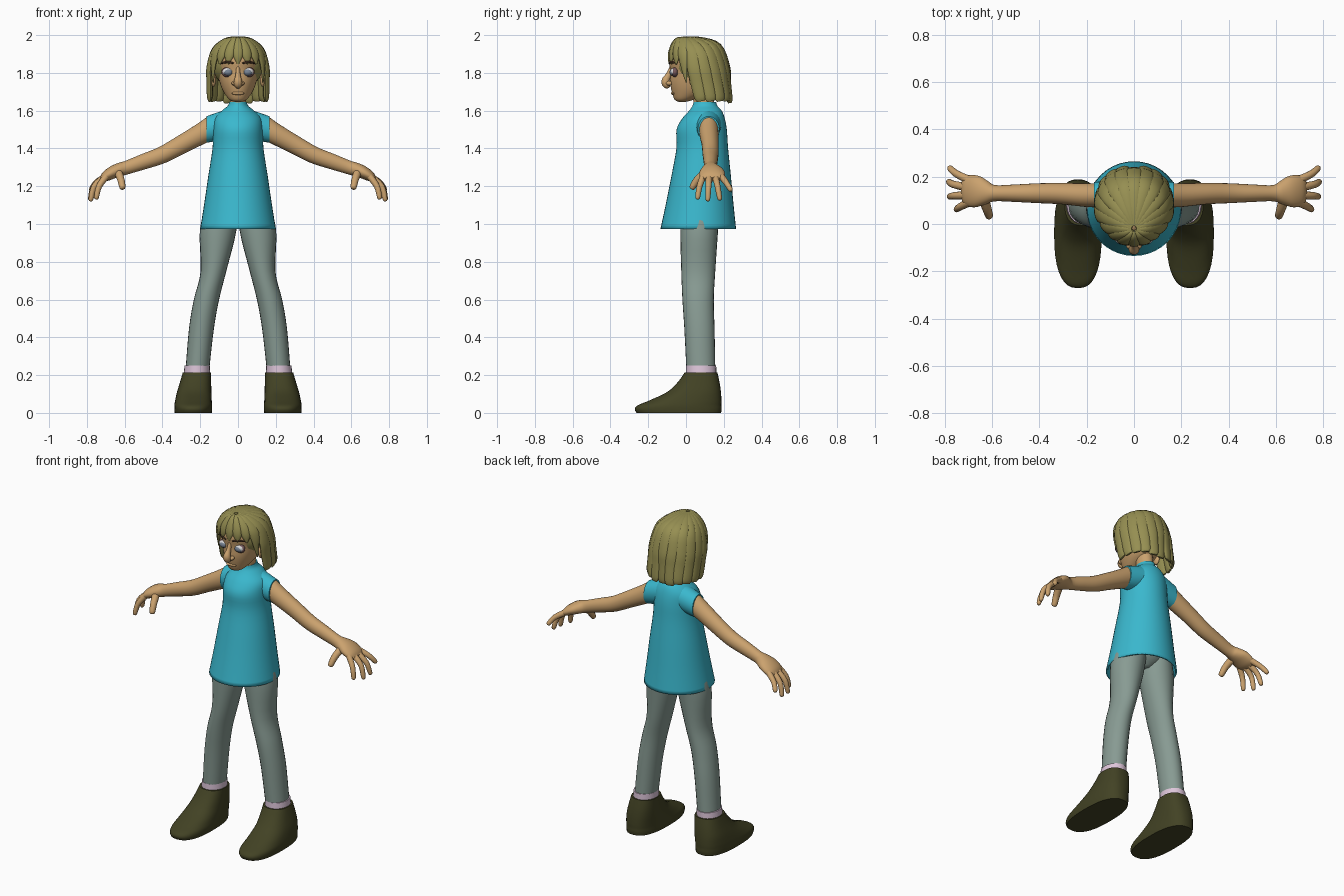
import bpy, bmesh, math
from mathutils import Vector, Matrix

if "Cube" in bpy.data.objects:
    bpy.data.objects.remove(bpy.data.objects["Cube"])


def material(name, r, g, b):
    m = bpy.data.materials.new(name)
    lin = [((c / 255 + 0.055) / 1.055) ** 2.4 for c in (r, g, b)]
    m.diffuse_color = (*lin, 1)
    m.use_nodes = True
    m.node_tree.nodes["Principled BSDF"].inputs["Base Color"].default_value = m.diffuse_color
    return m


SKIN = material("skin", 203, 162, 110)
SHIRT = material("turquoise shirt", 58, 184, 206)
PANTS = material("grey green leggings", 136, 155, 147)
SHOE = material("dark olive shoe", 66, 66, 36)
SOCK = material("pale pink sock", 222, 198, 218)
HAIR = material("olive blonde hair", 150, 143, 82)
LID = material("mauve eyelid", 118, 88, 90)
WHITE = material("eye white", 215, 215, 215)
IRIS = material("slate eye", 118, 130, 146)
BROW = material("dark brown brow", 62, 44, 30)


def finish(name, bm, mat, mirror):
    bmesh.ops.recalc_face_normals(bm, faces=bm.faces)
    me = bpy.data.meshes.new(name)
    bm.to_mesh(me)
    bm.free()
    me.materials.append(mat)
    ob = bpy.data.objects.new(name, me)
    bpy.context.collection.objects.link(ob)
    if mirror:
        ob.modifiers.new("mirror", 'MIRROR').use_mirror_merge = False
    return ob


def smooth_rows(rows, sub):
    """Catmull-Rom through rows of (x, y, z, half width, half depth)."""
    out = []
    for i in range(len(rows) - 1):
        p0, p1 = rows[max(i - 1, 0)], rows[i]
        p2, p3 = rows[i + 1], rows[min(i + 2, len(rows) - 1)]
        for s in range(sub):
            t = s / sub
            out.append([0.5 * (2 * b + (c - a) * t + (2 * a - 5 * b + 4 * c - d) * t * t
                               + (3 * b - a - 3 * c + d) * t ** 3)
                        for a, b, c, d in zip(p0, p1, p2, p3)])
    out.append(list(rows[-1]))
    return out


def sweep(name, rows, mat, side=(1, 0, 0), axis=None, n=24, sub=4, p=2.0,
          mirror=False, open_start=False):
    """Loft elliptical rings along a path; 'axis' fixes the ring plane."""
    pts = smooth_rows(rows, sub)
    bm = bmesh.new()
    rings = []
    for i, r in enumerate(pts):
        a, b = pts[max(i - 1, 0)], pts[min(i + 1, len(pts) - 1)]
        t = Vector(axis) if axis else (Vector(b[:3]) - Vector(a[:3])).normalized()
        u = Vector(side)
        u = (u - t * u.dot(t)).normalized()
        v = t.cross(u)
        ring = []
        for k in range(n):
            c, s = math.cos(2 * math.pi * k / n), math.sin(2 * math.pi * k / n)
            c = math.copysign(abs(c) ** (2 / p), c)
            s = math.copysign(abs(s) ** (2 / p), s)
            ring.append(bm.verts.new(Vector(r[:3]) + u * c * max(r[3], .001)
                                     + v * s * max(r[4], .001)))
        rings.append(ring)
    for A, B in zip(rings, rings[1:]):
        for k in range(n):
            j = (k + 1) % n
            bm.faces.new((A[k], A[j], B[j], B[k]))
    if not open_start:
        bm.faces.new(rings[0])
    bm.faces.new(rings[-1])
    return finish(name, bm, mat, mirror)


def ball(name, centre, radii, mat, mirror=False):
    bm = bmesh.new()
    bmesh.ops.create_uvsphere(bm, u_segments=24, v_segments=16, radius=1)
    bmesh.ops.transform(bm, verts=bm.verts, matrix=Matrix.Translation(centre)
                        @ Matrix.Diagonal((*radii, 1)))
    return finish(name, bm, mat, mirror)


Z = (0, 0, 1)

# Shirt: flared body open at the hem, plus short sleeves
shirt = sweep("shirt", [(0, .065, .975, .2, .2), (0, .072, 1.1, .18, .18),
                        (0, .08, 1.25, .158, .158), (0, .086, 1.4, .135, .137),
                        (0, .083, 1.5, .131, .133), (0, .093, 1.56, .122, .112),
                        (0, .103, 1.6, .085, .086), (0, .1, 1.625, .055, .066),
                        (0, .1, 1.645, .046, .06)],
              SHIRT, axis=Z, n=40, open_start=True)
shell = shirt.modifiers.new("thickness", 'SOLIDIFY')
shell.thickness, shell.offset = .01, -1
sweep("sleeves", [(.04, .115, 1.535, .075, .075), (.1, .118, 1.518, .066, .076),
                  (.168, .12, 1.5, .057, .07)], SHIRT, side=(0, 1, 0), axis=(1, 0, 0), mirror=True)

# Leggings, socks and shoes
sweep("hips", [(0, .07, .985, .03, .05), (0, .07, 1.03, .12, .095),
               (0, .075, 1.12, .155, .12), (0, .08, 1.25, .13, .12)], PANTS, axis=Z)
sweep("legs", [(.085, .08, 1.12, .075, .1), (.105, .07, .97, .097, .1),
               (.13, .065, .75, .068, .09), (.167, .064, .6, .067, .083),
               (.193, .071, .45, .066, .08), (.213, .078, .25, .063, .077),
               (.217, .08, .2, .062, .077)], PANTS, axis=Z, mirror=True)
sweep("socks", [(.218, .08, .2, .07, .081), (.216, .08, .25, .067, .08)],
      SOCK, axis=Z, mirror=True)
sweep("shoes", [(.237, -.038, 0, .098, .224), (.237, -.041, .02, .1, .23),
                (.237, -.034, .04, .1, .222), (.236, -.004, .065, .097, .192),
                (.232, .042, .11, .091, .143), (.225, .066, .16, .083, .112),
                (.218, .08, .215, .074, .086)], SHOE, axis=Z, n=36, p=2.5, mirror=True)

# Arms with palms, fingers and thumb
sweep("arms", [(.13, .12, 1.515, .05, .062), (.2, .122, 1.475, .05, .055),
               (.3, .128, 1.42, .045, .049), (.4, .13, 1.366, .042, .045),
               (.5, .13, 1.33, .037, .041), (.585, .13, 1.3, .034, .036),
               (.62, .132, 1.29, .048, .036), (.66, .137, 1.275, .066, .034),
               (.7, .14, 1.252, .066, .027), (.722, .14, 1.236, .05, .014)],
      SKIN, side=(0, 1, 0), mirror=True)
fingers = {
    "index_fingers": [(.695, .092, 1.255), (.735, .072, 1.2), (.752, .06, 1.13)],
    "middle_fingers": [(.705, .122, 1.25), (.76, .119, 1.2), (.782, .115, 1.12)],
    "ring_fingers": [(.705, .155, 1.25), (.762, .167, 1.2), (.785, .18, 1.125)],
    "little_fingers": [(.695, .185, 1.255), (.75, .212, 1.22), (.782, .24, 1.175)],
    "thumbs": [(.635, .105, 1.275), (.62, .06, 1.235), (.61, .028, 1.185)]}
for name, (a, b, c) in fingers.items():
    w = 1.25 if name == "thumbs" else 1
    a, b, c = Vector(a), Vector(b), Vector(c)
    rows = [(*a, .018 * w, .018 * w), (*b, .0155 * w, .0155 * w),
            (*b.lerp(c, .85), .0125 * w, .0125 * w), (*c, .003, .003)]
    sweep(name, rows, SKIN, side=(.5, .8, .1), n=12, mirror=True)

# Neck, head, nose, lips and ears
sweep("neck", [(0, .1, 1.6, .042, .055), (0, .085, 1.72, .045, .055)], SKIN, axis=Z)
sweep("head", [(0, -.02, 1.646, .015, .015), (0, -.01, 1.658, .045, .05),
               (0, .03, 1.7, .077, .105), (0, .047, 1.75, .097, .131),
               (0, .055, 1.81, .11, .138), (0, .055, 1.87, .12, .145),
               (0, .058, 1.93, .1, .12), (0, .06, 1.965, .05, .07)], SKIN, axis=Z, n=36)
sweep("nose", [(0, -.07, 1.84, .01, .012), (0, -.092, 1.79, .013, .015),
               (0, -.108, 1.757, .022, .022), (0, -.1, 1.735, .02, .02),
               (0, -.085, 1.728, .006, .006)], SKIN, n=16)
ball("nostrils", (.02, -.088, 1.745), (.014, .018, .012), SKIN, True)
ball("lips", (0, -.066, 1.692), (.034, .014, .009), SKIN)
ball("ears", (.13, .04, 1.765), (.014, .024, .038), SKIN, True)

# Eyes and brows
ball("eyelids", (.053, -.058, 1.804), (.035, .019, .027), LID, True)
ball("eye_whites", (.053, -.065, 1.806), (.029, .018, .0205), WHITE, True)
ball("irises", (.052, -.069, 1.803), (.024, .018, .0185), IRIS, True)
sweep("brows", [(.022, -.086, 1.85, .004, .004), (.055, -.08, 1.858, .006, .007),
                (.088, -.05, 1.85, .003, .003)], BROW, side=(0, 1, 0), n=10, mirror=True)


# Hair: under-cap and flat tapered locks running out from the crown
def scalp(theta, phi, drop=0):
    th, ph = math.radians(theta), math.radians(phi)
    back = max(0, -math.cos(th))
    return (.152 * math.sin(ph) * math.sin(th),
            .065 - .09 * (1 - math.sin(ph)) - .153 * math.sin(ph) * math.cos(th)
            + .2 * drop * abs(math.sin(th)) + .06 * drop * back,
            1.83 + .154 * max(math.cos(ph), 0) ** (1 - .4 * back) - drop)


def lock(name, theta, steps, mirror):
    th = math.radians(theta)
    rows = [(*scalp(theta, phi, drop), w, d) for phi, drop, w, d in steps]
    sweep(name, rows, HAIR, side=(math.cos(th), math.sin(th), 0), n=12, mirror=mirror)


ball("hair_cap", (0, .075, 1.85), (.142, .147, .132), HAIR)
for i, theta in enumerate((82, 102, 122, 141, 160, 180)):
    end = .165 if theta < 150 else .175
    lock(f"long_lock_{i + 1}", theta,
         [(4, 0, .008, .008), (25, 0, .026, .015), (55, 0, .036, .016), (90, 0, .038, .016),
          (90, .08, .037, .016), (90, end - .01, .032, .014), (90, end + .015, .022, .006)],
         theta != 180)
for i, theta in enumerate((0, 20, 40)):
    lock(f"fringe_lock_{i + 1}", theta,
         [(4, 0, .008, .008), (25, 0, .02, .014), (50, 0, .028, .015),
          (68, 0, .025, .013), (84, 0, .005, .004)], theta != 0)
lock("side_lock", 60, [(4, 0, .008, .008), (25, 0, .022, .014), (55, 0, .034, .015),
                       (75, 0, .028, .012), (90, .02, .015, .008), (90, .08, .004, .004)], True)

# Smooth shading, keeping the hem, cuffs and soles crisp
for ob in bpy.context.collection.objects:
    ob.select_set(True)
    bpy.context.view_layer.objects.active = ob
bpy.ops.object.shade_smooth_by_angle(angle=math.radians(45))
